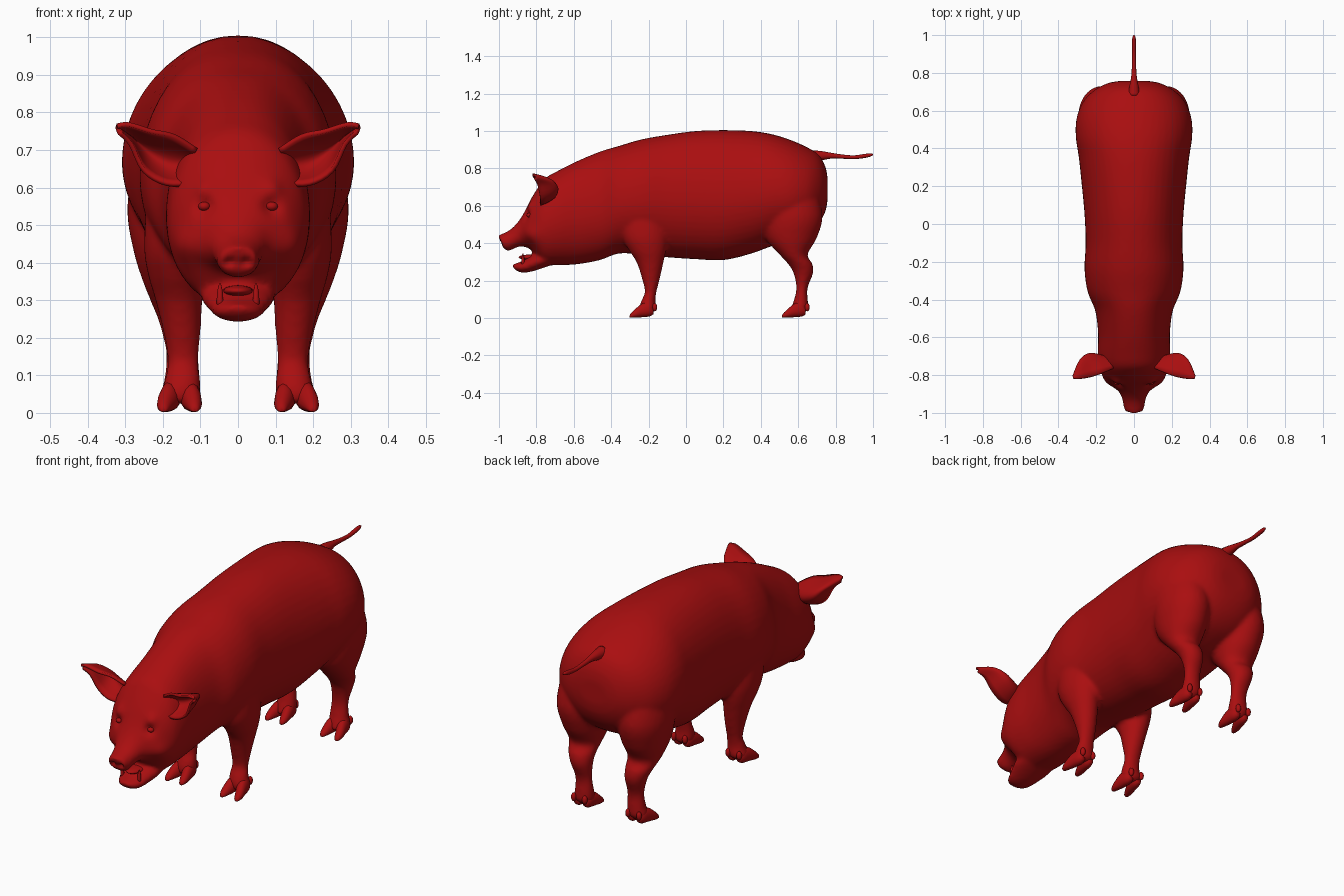
import bpy, bmesh, math
from mathutils import Vector

if "Cube" in bpy.data.objects:
    bpy.data.objects.remove(bpy.data.objects["Cube"])

RED = (0.40, 0.0045, 0.005, 1)
red = bpy.data.materials.new("deep red")
red.use_nodes = True
red.diffuse_color = RED
red.node_tree.nodes["Principled BSDF"].inputs["Base Color"].default_value = RED
SIDES = ((1, "left"), (-1, "right"))


def spline(rows, k):
    """Resample rows of numbers with a smooth curve through each of them."""
    out = []
    for i in range(len(rows) - 1):
        a, b, c, d = (rows[max(0, min(j, len(rows) - 1))] for j in range(i - 1, i + 3))
        for s in range(k):
            t = s / k
            out.append([q + t * (r - p) / 2 + t * t * (p - 2.5 * q + 2 * r - w / 2)
                        + t ** 3 * (1.5 * (q - r) + (w - p) / 2)
                        for p, q, r, w in zip(a, b, c, d)])
    return out + [list(rows[-1])]


def finish(name, bm):
    bmesh.ops.recalc_face_normals(bm, faces=bm.faces)
    mesh = bpy.data.meshes.new(name)
    bm.to_mesh(mesh)
    bm.free()
    mesh.materials.append(red)
    mesh.shade_smooth()
    ob = bpy.data.objects.new(name, mesh)
    bpy.context.scene.collection.objects.link(ob)
    return ob


def loft(name, rows, axis, n=32, k=5, wide=0.5, power=1.0, tilt=None):
    """Rows: position on axis, x low, x high, then low and high on the other axis."""
    bm = bmesh.new()
    rings = []
    for a, x0, x1, q0, q1 in spline(rows, k):
        ring = []
        mid = q0 + (q1 - q0) * wide
        for i in range(n):
            c, s = math.cos(math.tau * i / n), math.sin(math.tau * i / n)
            c = math.copysign(abs(c) ** power, c)
            x = (x0 + x1) / 2 + (x1 - x0) / 2 * c
            q = mid + s * ((q1 - mid) if s > 0 else (mid - q0))
            co = Vector((x, a, q) if axis == "y" else (x, q, a))
            if tilt:
                tilt(co)
            ring.append(bm.verts.new(co))
        rings.append(ring)
    for r, u in zip(rings, rings[1:]):
        for i in range(n):
            bm.faces.new((r[i - 1], r[i], u[i], u[i - 1]))
    bm.faces.new(rings[0])
    bm.faces.new(rings[-1])
    return finish(name, bm)


def even(rows):
    """Turn (y, bottom, top, half width) into symmetric loft rows."""
    return [(y, -w, w, b, t) for y, b, t, w in rows]


def lean_snout(co):
    # the snout disc leans back at its lower edge
    if co.y < -0.9:
        co.y += (co.y + 0.9) * -4 * max(0, 0.44 - co.z)


# Torso and head, from the snout to the rump
torso = loft("body", even([
    (-1.005, .385, .432, .036), (-1.0, .368, .443, .05), (-.97, .36, .456, .056),
    (-.93, .37, .48, .062), (-.89, .383, .525, .078), (-.86, .38, .575, .108),
    (-.83, .365, .635, .14), (-.79, .315, .70, .17), (-.75, .285, .75, .186),
    (-.68, .283, .79, .192), (-.58, .288, .84, .19), (-.46, .31, .89, .205),
    (-.36, .345, .92, .245), (-.24, .34, .955, .262), (-.1, .325, .98, .256),
    (.05, .315, 1.0, .262), (.2, .31, 1.005, .276), (.35, .345, 1.0, .292),
    (.46, .385, .983, .308), (.56, .41, .952, .304), (.65, .45, .912, .268),
    (.71, .505, .872, .208), (.745, .57, .81, .14), (.757, .63, .75, .08)]),
    "y", n=48, wide=.47, power=.92, tilt=lean_snout)

# Lower jaw, hanging open
jaw = loft("jaw", even([
    (-.70, .29, .36, .09), (-.77, .266, .358, .10), (-.82, .25, .34, .086),
    (-.87, .242, .308, .068), (-.905, .252, .294, .05), (-.925, .268, .288, .025)]), "y")

# Legs: height, x range, y range
FRONT = [(.62, .08, .24, -.36, -.12), (.45, .085, .25, -.345, -.10),
         (.37, .09, .24, -.31, -.105), (.30, .095, .22, -.265, -.12),
         (.21, .10, .198, -.235, -.14), (.14, .105, .187, -.22, -.158),
         (.09, .10, .195, -.24, -.164), (.05, .10, .205, -.25, -.16), (.025, .115, .195, -.24, -.18)]
HIND = [(.72, .06, .27, .41, .69), (.55, .05, .295, .41, .73), (.43, .06, .278, .425, .70),
        (.34, .085, .25, .50, .65), (.29, .095, .23, .545, .676), (.24, .10, .21, .575, .68),
        (.16, .105, .192, .59, .65), (.09, .10, .197, .575, .652),
        (.05, .10, .205, .56, .652), (.025, .115, .195, .56, .63)]
parts = [torso, jaw]
for sign, side in SIDES:
    for rows in (FRONT, HIND):
        parts.append(loft("leg", [(z, sign * a, sign * b, c, d) for z, a, b, c, d in rows], "z"))

# Fuse the limbs, jaw and torso into one soft skin
bpy.ops.object.select_all(action="DESELECT")
for ob in parts:
    ob.select_set(True)
bpy.context.view_layer.objects.active = torso
bpy.ops.object.join()
fuse = torso.modifiers.new("fuse", "REMESH")
fuse.mode, fuse.voxel_size = "VOXEL", 0.011
soft = torso.modifiers.new("soften", "SMOOTH")
soft.factor, soft.iterations = 0.5, 5
for m in ("fuse", "soften"):
    bpy.ops.object.modifier_apply(modifier=m)
bpy.context.view_layer.update()


def front_point(x, z):
    """Surface point met when looking at the face from the front."""
    return torso.ray_cast(Vector((x, -2, z)), Vector((0, 1, 0)))[1].copy()


# Nostrils, eye sockets, brows and cheeks pressed in or pulled out
touches = []
for sign, side in SIDES:
    touches += [(front_point(sign * .022, .402), .011, Vector((0, .022, 0))),
                (front_point(sign * .09, .55), .025, Vector((-sign * .006, .016, 0))),
                (front_point(sign * .09, .60), .028, Vector((sign * .004, -.01, 0))),
                (front_point(sign * .135, .44), .05, Vector((sign * .012, -.012, 0)))]
eyes = [front_point(sign * .09, .55) for sign, side in SIDES]
for v in torso.data.vertices:
    for p, r, move in touches:
        d = (v.co - p).length
        if d < 3 * r:
            v.co += move * math.exp(-(d / r) ** 2)
torso.data.materials.clear()
torso.data.materials.append(red)
torso.data.shade_smooth()


def ball(name, at, size):
    bm = bmesh.new()
    bmesh.ops.create_uvsphere(bm, u_segments=16, v_segments=10, radius=1)
    for v in bm.verts:
        v.co = Vector(a * b for a, b in zip(v.co, size)) + Vector(at)
    return finish(name, bm)


# Ears: upper edge, back of the cup and lower edge, from base to tip
EAR = [(.11, -.765, .70, .13, -.715, .66, .12, -.775, .61),
       (.17, -.79, .737, .185, -.695, .67, .19, -.78, .61),
       (.23, -.81, .75, .24, -.69, .70, .25, -.78, .645),
       (.29, -.82, .768, .285, -.725, .735, .285, -.795, .715),
       (.322, -.818, .765, .32, -.805, .757, .315, -.812, .745)]
for sign, side in SIDES:
    bm = bmesh.new()
    grid = []
    for row in spline(EAR, 4):
        up, back, low = (Vector(row[i:i + 3]) for i in (0, 3, 6))
        bend = 2 * back - (up + low) / 2
        line = []
        for j in range(13):
            t = j / 12
            co = up * (1 - t) ** 2 + bend * 2 * t * (1 - t) + low * t * t
            line.append(bm.verts.new((sign * co.x, co.y, co.z)))
        grid.append(line)
    for r, u in zip(grid, grid[1:]):
        for j in range(12):
            bm.faces.new((r[j], r[j + 1], u[j + 1], u[j]))
    ear = finish(side + "_ear", bm)
    thick = ear.modifiers.new("thickness", "SOLIDIFY")
    thick.thickness, thick.offset = 0.012, 0

# Cloven hooves with a dewclaw pair behind
for place, y in (("front", -.205), ("hind", .61)):
    for sign, side in SIDES:
        for x, spread, label in ((.128, -.012, "inner"), (.178, .02, "outer")):
            rows = []
            for dy, w, b, t, out in ((.03, .014, .02, .06, 0), (.01, .025, .008, .085, 0),
                                     (-.03, .027, .004, .078, .3), (-.065, .022, .002, .05, .8),
                                     (-.09, .013, .002, .026, 1), (-.096, .005, .004, .014, 1)):
                cx = sign * (x + spread * out)
                rows.append((y + dy, cx - w, cx + w, b, t))
            name = f"{place}_{side}_{label}_"
            loft(name + "hoof", rows, "y", n=14, k=3, wide=.4)
            ball(name + "dewclaw", (sign * (x + spread * .4), y + .038, .058), (.013, .013, .022))

# Eyes, tongue and lower teeth
for (sign, side), at in zip(SIDES, eyes):
    ball(side + "_eye", at + Vector((0, .014, 0)), (.016, .014, .012))
    loft(side + "_tooth", [(z, sign * .048 - r, sign * .048 + r, -.872 - r, -.872 + r)
                           for z, r in ((.28, .009), (.32, .008), (.345, .002))], "z", n=8, k=2)
ball("tongue", (0, -.83, .325), (.04, .065, .015))

# Tail, held straight out
loft("tail", [(y, -r, r, z - r, z + r) for y, z, r in
              ((.68, .865, .032), (.73, .868, .024), (.78, .868, .015), (.84, .863, .011),
               (.90, .86, .010), (.95, .866, .011), (.985, .872, .009), (1.0, .874, .003))],
     "y", n=12, k=3)
